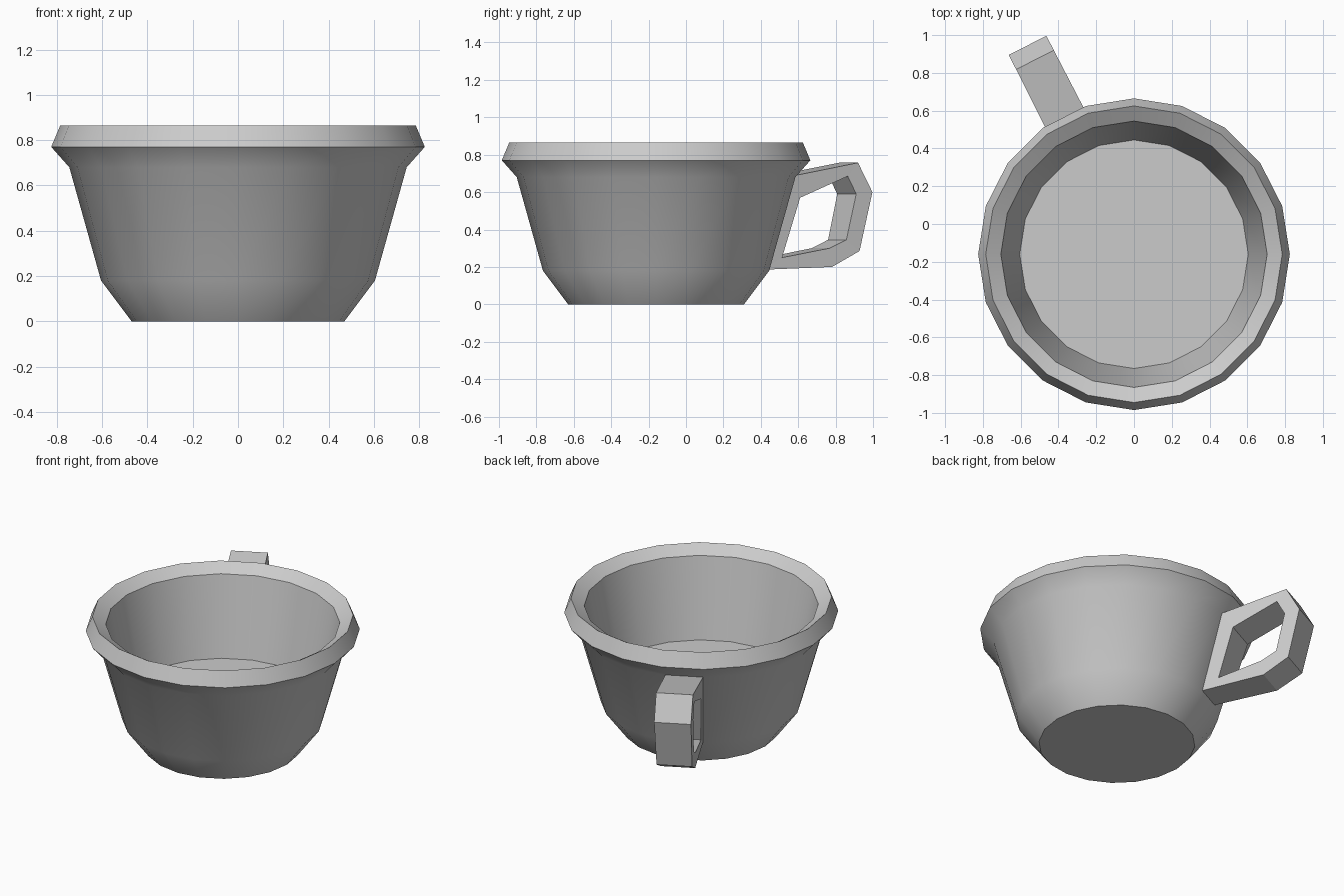
import bpy, bmesh
from math import radians, cos, sin, pi
from mathutils import Vector

if "Cube" in bpy.data.objects:
    bpy.data.objects.remove(bpy.data.objects["Cube"])

SIDES = 20
CENTRE = Vector((0, -0.16, 0))


def make_object(name, bm):
    bmesh.ops.recalc_face_normals(bm, faces=bm.faces)
    mesh = bpy.data.meshes.new(name)
    bm.to_mesh(mesh)
    bm.free()
    obj = bpy.data.objects.new(name, mesh)
    bpy.context.collection.objects.link(obj)
    return obj


# Cup body: outer wall, flared rim, sloping lip, inner wall and floor
profile = [(0.47, 0), (0.605, 0.18), (0.745, 0.68), (0.825, 0.77),
           (0.785, 0.865), (0.705, 0.815), (0.605, 0.30)]
bm = bmesh.new()
rings = []
for r, z in profile:
    rings.append([bm.verts.new(CENTRE + Vector((r * cos(2 * pi * i / SIDES),
                                                r * sin(2 * pi * i / SIDES), z)))
                  for i in range(SIDES)])
for a, b in zip(rings, rings[1:]):
    for i in range(SIDES):
        j = (i + 1) % SIDES
        bm.faces.new((a[i], a[j], b[j], b[i]))
bm.faces.new(rings[0])
bm.faces.new(rings[-1])
cup = make_object("cup_body", bm)
bpy.context.view_layer.objects.active = cup
cup.select_set(True)
bpy.ops.object.shade_smooth_by_angle(angle=radians(32))

# Handle: closed angular frame on one wall facet, as (radius, height, half width)
outer = [(0.725, 0.68, 0.115), (1.155, 0.757, 0.112), (1.241, 0.60, 0.112),
         (1.166, 0.285, 0.108), (1.003, 0.20, 0.104), (0.59, 0.185, 0.095)]
inner = [(0.807, 0.57, 0.113), (1.093, 0.685, 0.112), (1.144, 0.59, 0.112),
         (1.087, 0.345, 0.108), (0.987, 0.30, 0.105), (0.706, 0.25, 0.098)]
angle = radians(117)
out_dir = Vector((cos(angle), sin(angle), 0))
side_dir = Vector((sin(angle), -cos(angle), 0))
bm = bmesh.new()


def loop(points, sign):
    return [bm.verts.new(CENTRE + out_dir * r + side_dir * w * sign + Vector((0, 0, z)))
            for r, z, w in points]


loops = [loop(outer, 1), loop(outer, -1), loop(inner, -1), loop(inner, 1)]
n = len(outer)
for k in range(4):
    a, b = loops[k], loops[(k + 1) % 4]
    for i in range(n):
        j = (i + 1) % n
        bm.faces.new((a[i], a[j], b[j], b[i]))
make_object("handle", bm)
